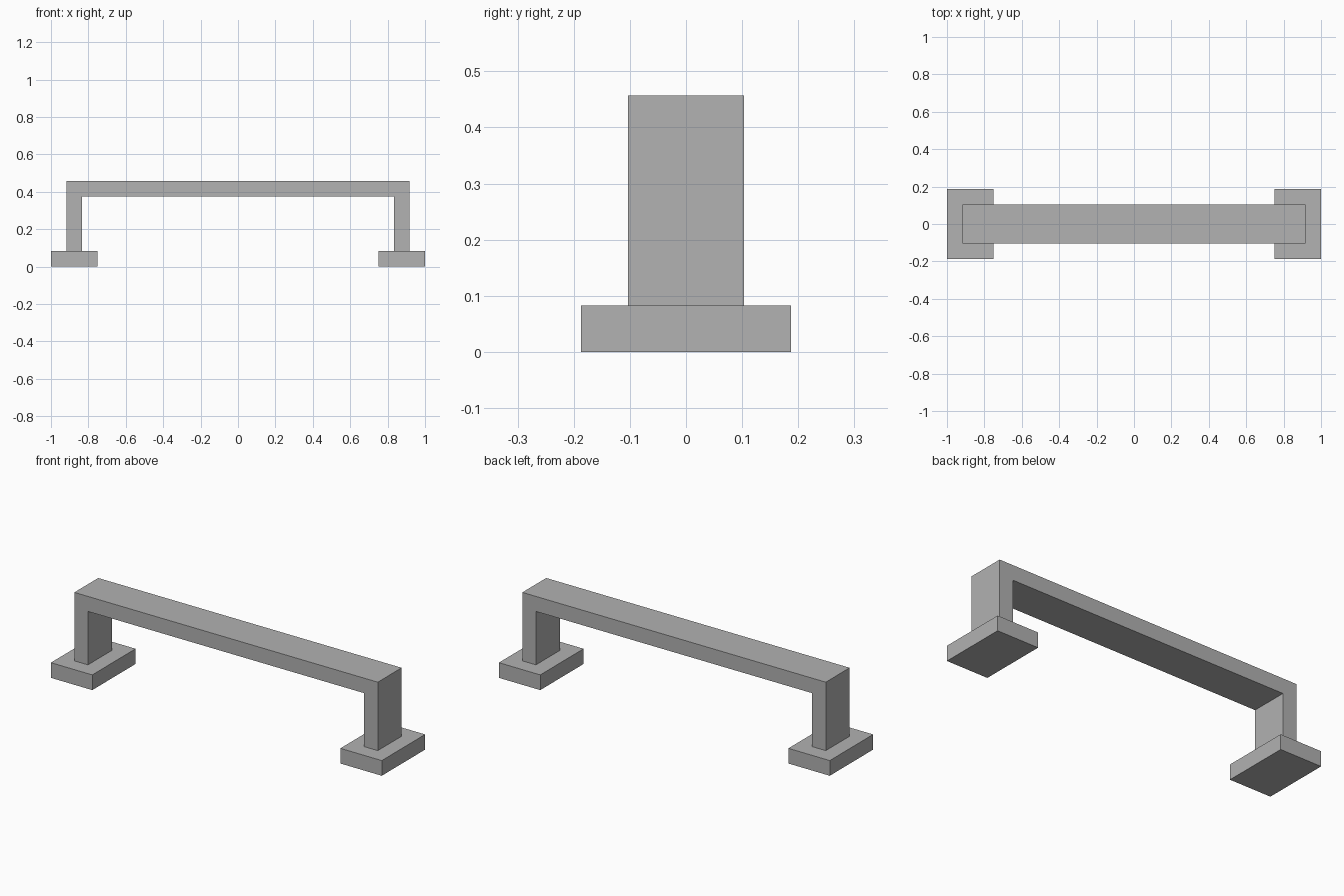
import bpy
import bmesh

cube = bpy.data.objects.get("Cube")
if cube:
    bpy.data.objects.remove(cube, do_unlink=True)

# Single grey finish
grey = bpy.data.materials.new("mid_grey")
grey.use_nodes = True
colour = (0.445, 0.445, 0.445, 1)
grey.diffuse_color = colour
grey.node_tree.nodes["Principled BSDF"].inputs["Base Color"].default_value = colour


def extrude_profile(name, profile, half_depth):
    """Extrude an x-z outline symmetrically along y."""
    bm = bmesh.new()
    face = bm.faces.new([bm.verts.new((x, -half_depth, z)) for x, z in profile])
    result = bmesh.ops.extrude_face_region(bm, geom=[face])
    moved = [v for v in result["geom"] if isinstance(v, bmesh.types.BMVert)]
    bmesh.ops.translate(bm, verts=moved, vec=(0, 2 * half_depth, 0))
    bmesh.ops.recalc_face_normals(bm, faces=bm.faces)
    mesh = bpy.data.meshes.new(name)
    bm.to_mesh(mesh)
    bm.free()
    mesh.materials.append(grey)
    obj = bpy.data.objects.new(name, mesh)
    bpy.context.collection.objects.link(obj)
    return obj


foot_top = 0.083
outer, inner = 0.917, 0.835
top, underside = 0.457, 0.375

# Handle: crossbar and both legs as one bracket outline
right_half = [(inner, underside), (inner, foot_top), (outer, foot_top), (outer, top)]
left_half = [(-x, z) for x, z in reversed(right_half)]
extrude_profile("handle_bar", right_half + left_half, 0.103)

# Mounting feet
for name, side in (("left_foot", 1), ("right_foot", -1)):
    near, far = side * 0.75, side * 1.0
    outline = [(near, 0), (far, 0), (far, foot_top), (near, foot_top)]
    extrude_profile(name, outline, 0.187)
